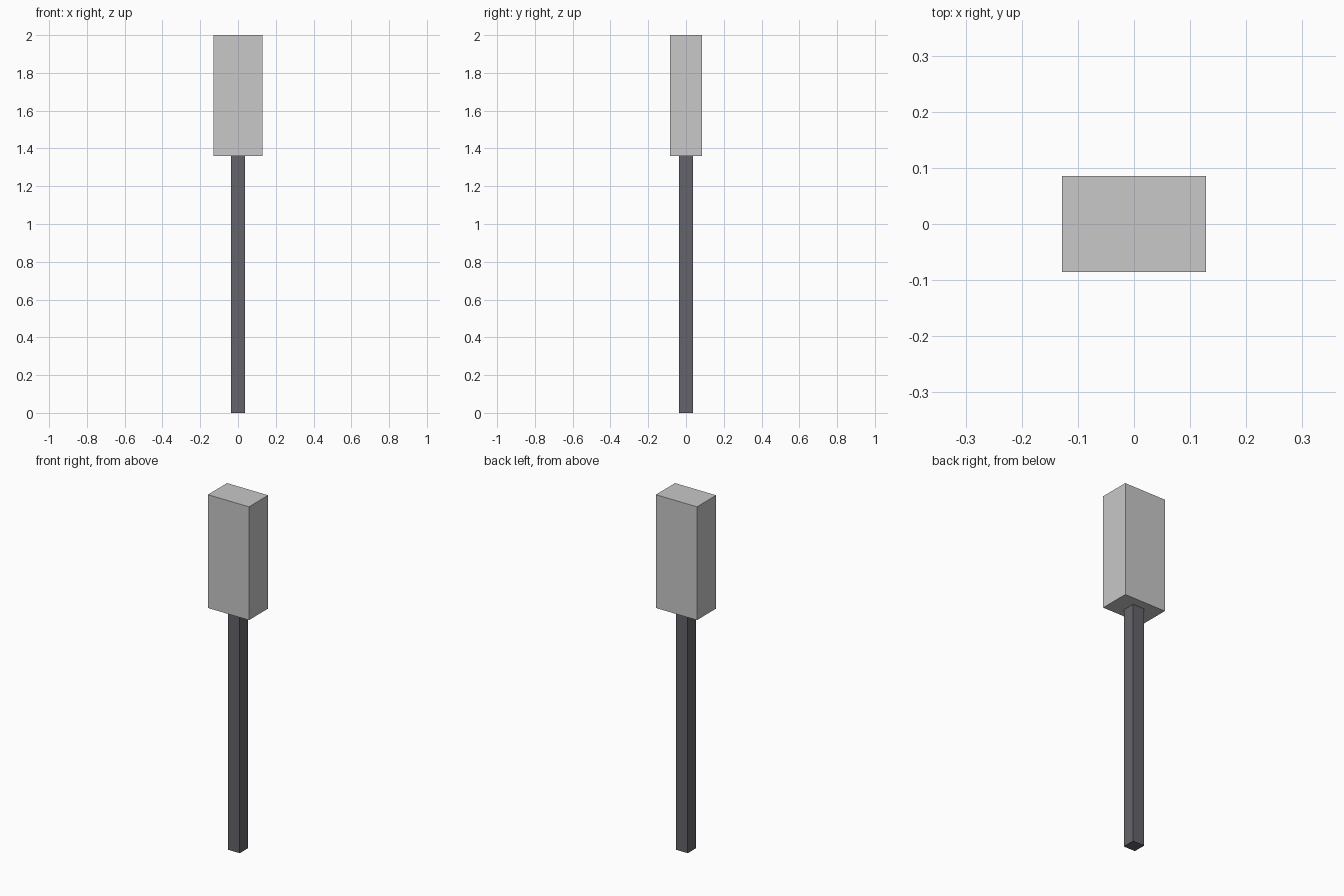
import bpy

cube = bpy.data.objects.get("Cube")
if cube:
    bpy.data.objects.remove(cube, do_unlink=True)


def material(name, color):
    mat = bpy.data.materials.new(name)
    mat.use_nodes = True
    mat.diffuse_color = color
    mat.node_tree.nodes["Principled BSDF"].inputs["Base Color"].default_value = color
    return mat


def box(name, width, depth, bottom, top, mat):
    bpy.ops.mesh.primitive_cube_add(size=1, location=(0, 0, (bottom + top) / 2))
    obj = bpy.context.object
    obj.name = name
    obj.scale = (width, depth, top - bottom)
    bpy.ops.object.transform_apply(location=False, rotation=False, scale=True)
    obj.data.materials.append(mat)
    return obj


light_grey = material("light grey", (0.58, 0.58, 0.58, 1))
dark_grey = material("dark grey", (0.13, 0.127, 0.145, 1))

# Slim square post carrying a rectangular block
JOINT = 1.36
box("post", 0.072, 0.072, 0, JOINT, dark_grey)
box("head_block", 0.257, 0.171, JOINT, 2, light_grey)
